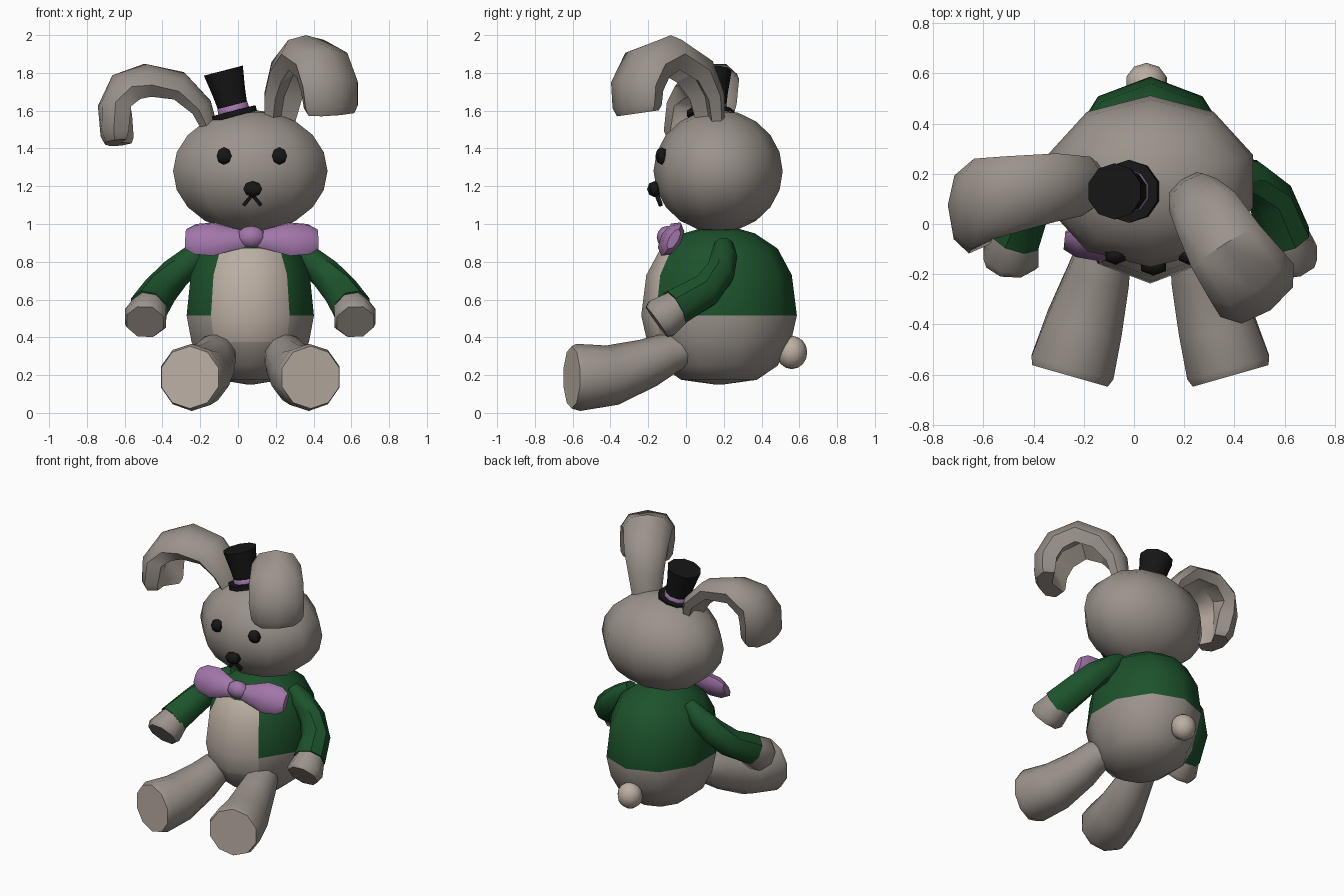
import bpy, bmesh, math
from mathutils import Vector, Matrix

if "Cube" in bpy.data.objects:
    bpy.data.objects.remove(bpy.data.objects["Cube"])

CX = 0.065  # symmetry line of the toy


def material(name, rgb):
    m = bpy.data.materials.new(name)
    m.diffuse_color = (*rgb, 1)
    m.use_nodes = True
    m.node_tree.nodes["Principled BSDF"].inputs["Base Color"].default_value = m.diffuse_color
    return m


FUR = material("fur", (0.33, 0.29, 0.26))
PALE = material("pale_fur", (0.50, 0.43, 0.37))
GREEN = material("jacket_green", (0.012, 0.085, 0.025))
PURPLE = material("purple", (0.36, 0.18, 0.40))
BLACK = material("black", (0.008, 0.008, 0.008))


def loft(name, rings, mats, paint=lambda i, j: 0, cap=0, angle=45):
    """Skin a list of rings; paint(ring, side) picks the material slot."""
    bm = bmesh.new()
    vs = [[bm.verts.new(p) for p in r] for r in rings]
    n = len(rings[0])
    for i in range(len(vs) - 1):
        for j in range(n):
            k = (j + 1) % n
            f = bm.faces.new((vs[i][j], vs[i][k], vs[i + 1][k], vs[i + 1][j]))
            f.material_index = paint(i, j)
    bm.faces.new(vs[0][::-1])
    bm.faces.new(vs[-1]).material_index = cap
    bmesh.ops.recalc_face_normals(bm, faces=bm.faces)
    me = bpy.data.meshes.new(name)
    bm.to_mesh(me)
    bm.free()
    for m in mats:
        me.materials.append(m)
    me.shade_smooth()
    me.set_sharp_from_angle(angle=math.radians(angle))
    ob = bpy.data.objects.new(name, me)
    bpy.context.collection.objects.link(ob)
    return ob


def circle(n, start=0.0):
    return [(math.cos(start + 2 * math.pi * k / n), math.sin(start + 2 * math.pi * k / n))
            for k in range(n)]


def lathe(name, profile, mats, n=10, scale=(1, 1), center=(0, 0, 0), **kw):
    """Profile of (radius, height), with a vertex line at front and back."""
    c = Vector(center)
    rings = [[c + Vector((r * scale[0] * u, r * scale[1] * v, z)) for u, v in circle(n, -math.pi / 2)]
             for r, z in profile]
    return loft(name, rings, mats, **kw)


def ball(name, center, radii, mat, n=10, steps=8):
    prof = [(max(math.sin(math.pi * i / steps), 0.01), -radii[2] * math.cos(math.pi * i / steps))
            for i in range(steps + 1)]
    return lathe(name, prof, [mat], n, radii[:2], center, angle=60)


def sweep(name, path, section, width, mats, **kw):
    """Path of (x, y, z, half width, half thickness); width sets the section's u axis."""
    pts = [Vector(p[:3]) for p in path]
    rings = []
    for i, p in enumerate(path):
        t = (pts[min(i + 1, len(pts) - 1)] - pts[max(i - 1, 0)]).normalized()
        w = Vector(width)
        w = (w - t * w.dot(t)).normalized()
        nrm = w.cross(t)
        rings.append([pts[i] + w * u * p[3] + nrm * v * p[4] for u, v in section])
    return loft(name, rings, mats, **kw)


# body with jacket: rings coloured by height, front two columns stay pale
body_profile = [(0.02, 0.15), (0.20, 0.175), (0.31, 0.25), (0.38, 0.375), (0.412, 0.515),
                (0.385, 0.73), (0.31, 0.87), (0.19, 0.95), (0.05, 0.99)]


def body_paint(i, j):
    if j in (0, 9) and 3 <= i <= 5:
        return 1
    return 2 if i >= 4 else 0


lathe("body", body_profile, [FUR, PALE, GREEN], scale=(0.86, 1), center=(CX, 0.175, 0),
      paint=body_paint, angle=60)

# head and tail
ball("head", (CX, 0.17, 1.28), (0.43, 0.342, 0.325), FUR, 10, 10)
ball("tail", (0.05, 0.56, 0.32), (0.085, 0.082, 0.088), PALE, 10, 8)

# limbs, mirrored about the symmetry line
for side, s in (("left", -1), ("right", 1)):
    def limb(rows):
        return [(CX + s * x, y, z, r, r) for x, y, z, r in rows]

    sweep(side + "_sleeve", limb([(0.22, 0.20, 0.89, 0.05), (0.30, 0.20, 0.82, 0.075),
                                  (0.40, 0.175, 0.735, 0.085), (0.48, 0.10, 0.645, 0.095),
                                  (0.54, -0.06, 0.555, 0.105)]),
          circle(8, math.pi / 8), (1, 0, 0), [GREEN])
    sweep(side + "_hand", limb([(0.53, -0.03, 0.57, 0.095), (0.555, -0.13, 0.50, 0.12),
                                (0.557, -0.155, 0.482, 0.105)]),
          circle(8, math.pi / 8), (1, 0, 0), [FUR])
    sweep(side + "_leg", limb([(0.15, 0.02, 0.34, 0.08), (0.18, -0.09, 0.315, 0.11),
                               (0.205, -0.20, 0.265, 0.13), (0.26, -0.39, 0.20, 0.16),
                               (0.31, -0.57, 0.188, 0.178), (0.32, -0.605, 0.188, 0.165)]),
          circle(10, math.pi / 10), (1, 0, 0), [FUR, PALE], cap=1)

    # eyes and mouth strokes
    ball(side + "_eye", (0.073 + s * 0.147, -0.128, 1.36), (0.046, 0.035, 0.046), BLACK, 6, 4)
    sweep(side + "_mouth_stroke", [(0.076, -0.155, 1.155, 0.014, 0.014),
                                   (0.076 + s * 0.045, -0.133, 1.10, 0.014, 0.014)],
          circle(4, math.pi / 4), (0, 1, 0), [BLACK])

    # bow tie wings
    sweep(side + "_bow_wing", [(0.073 + s * x, y, 0.92, a, b) for x, y, a, b in (
        (0.03, -0.095, 0.05, 0.03), (0.10, -0.09, 0.07, 0.045), (0.20, -0.08, 0.102, 0.055),
        (0.30, -0.07, 0.092, 0.048), (0.35, -0.065, 0.06, 0.025))],
          circle(8), (0, 0.5, 0.87), [PURPLE])

ball("bow_knot", (0.07, -0.10, 0.93), (0.078, 0.055, 0.06), PURPLE, 8, 6)
ball("nose", (0.078, -0.168, 1.185), (0.058, 0.038, 0.042), BLACK, 6, 4)

# ears: bent strips with a hollow, pale inner side
EAR = [(1, 0), (0.7, 0.75), (0, 1), (-0.7, 0.75), (-1, 0), (-0.75, -0.85), (0, -0.25), (0.75, -0.85)]


def ear_paint(i, j):
    return 1 if j in (5, 6) and i >= 2 else 0


sweep("left_ear", [(-0.14, 0.15, 1.49, 0.08, 0.04), (-0.19, 0.15, 1.62, 0.12, 0.055),
                   (-0.31, 0.145, 1.735, 0.14, 0.07), (-0.48, 0.12, 1.765, 0.155, 0.083),
                   (-0.60, 0.10, 1.715, 0.165, 0.098), (-0.645, 0.07, 1.61, 0.175, 0.098),
                   (-0.64, 0.05, 1.47, 0.17, 0.088), (-0.635, 0.045, 1.43, 0.14, 0.07)],
      EAR, (0.08, 0.97, 0.2), [FUR, PALE], paint=ear_paint)
sweep("right_ear", [(0.21, 0.14, 1.50, 0.09, 0.05), (0.235, 0.115, 1.68, 0.115, 0.07),
                    (0.285, 0.05, 1.81, 0.14, 0.09), (0.365, -0.09, 1.90, 0.16, 0.10),
                    (0.45, -0.21, 1.845, 0.175, 0.105), (0.49, -0.265, 1.73, 0.18, 0.10),
                    (0.497, -0.265, 1.62, 0.17, 0.09), (0.497, -0.26, 1.585, 0.15, 0.075)],
      EAR, (-0.82, -0.58, 0), [FUR, PALE], paint=ear_paint)

# tilted top hat with band
hat = lathe("top_hat", [(0.02, 0), (0.125, 0), (0.125, 0.03), (0.088, 0.031), (0.086, 0.06),
                        (0.084, 0.062), (0.092, 0.13), (0.112, 0.25)],
            [BLACK, PURPLE], paint=lambda i, j: 1 if i == 3 else 0)
hat.matrix_world = Matrix.Translation((-0.015, 0.13, 1.57)) @ Matrix.Rotation(math.radians(-14.5), 4, 'Y')
